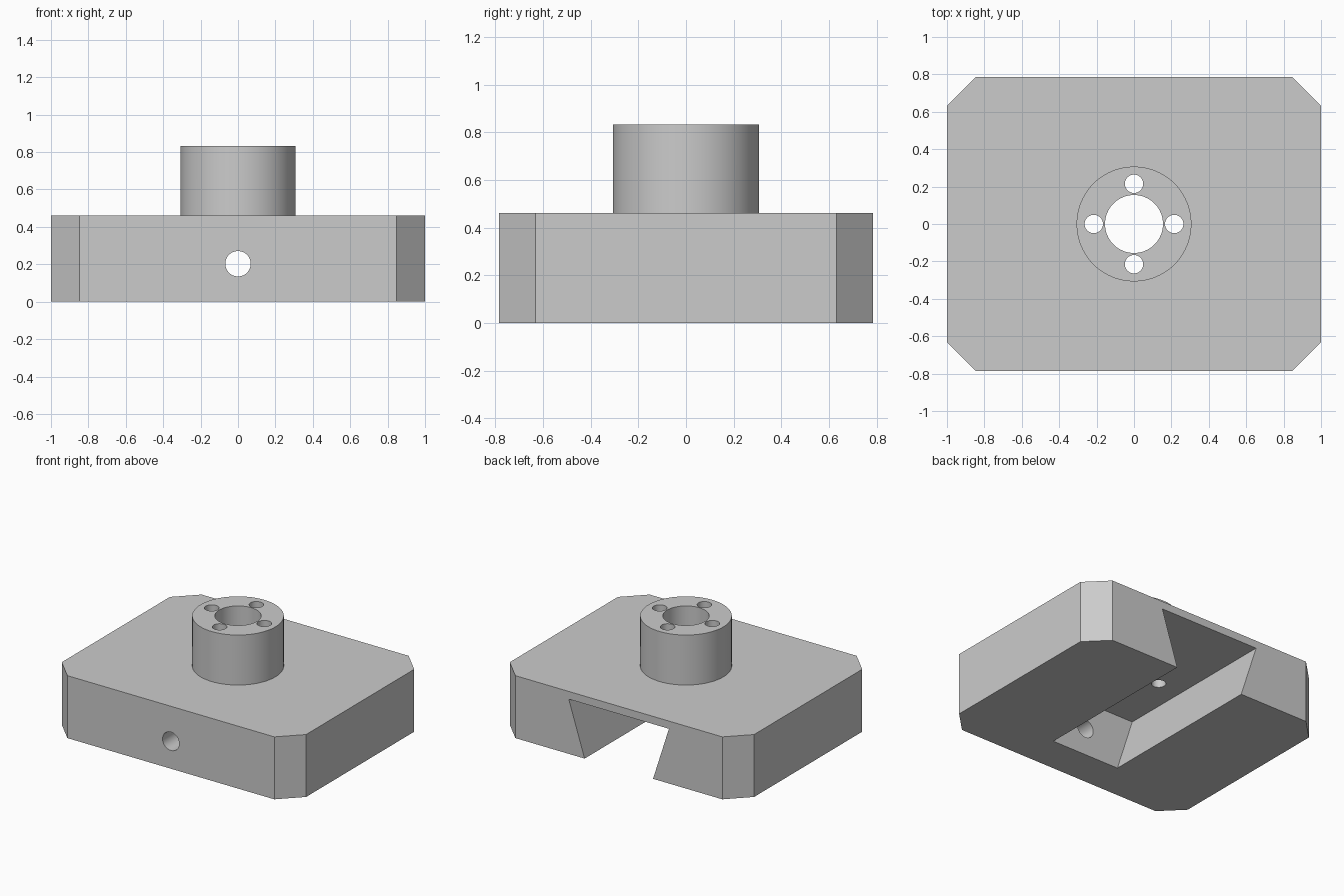
import bpy
import bmesh
import math
from mathutils import Matrix

if "Cube" in bpy.data.objects:
    bpy.data.objects.remove(bpy.data.objects["Cube"], do_unlink=True)

HALF_X, HALF_Y, CHAMFER = 1.0, 0.785, 0.153
PLATE_TOP, BOSS_TOP = 0.462, 0.832
SLOT_TOP, SLOT_END = 0.405, -0.507

grey = bpy.data.materials.new("machined grey")
grey.use_nodes = True
grey.diffuse_color = (0.6, 0.6, 0.6, 1)
grey.node_tree.nodes["Principled BSDF"].inputs["Base Color"].default_value = (0.6, 0.6, 0.6, 1)


def prism(name, outline, low, high, along_y=False):
    """Extrude a 2D outline along z, or an (x, z) outline along y."""
    bm = bmesh.new()
    place = (lambda u, v: (u, low, v)) if along_y else (lambda u, v: (u, v, low))
    face = bm.faces.new([bm.verts.new(place(u, v)) for u, v in outline])
    moved = bmesh.ops.extrude_face_region(bm, geom=[face])["geom"]
    step = (0, high - low, 0) if along_y else (0, 0, high - low)
    bmesh.ops.translate(bm, vec=step, verts=[g for g in moved if isinstance(g, bmesh.types.BMVert)])
    bmesh.ops.recalc_face_normals(bm, faces=bm.faces)
    mesh = bpy.data.meshes.new(name)
    bm.to_mesh(mesh)
    bm.free()
    mesh.materials.append(grey)
    obj = bpy.data.objects.new(name, mesh)
    bpy.context.collection.objects.link(obj)
    return obj


def circle(cx, cy, radius, sides):
    angles = [math.tau * i / sides for i in range(sides)]
    return [(cx + radius * math.cos(a), cy + radius * math.sin(a)) for a in angles]


def combine(target, tool, operation):
    """Apply a boolean and discard the tool."""
    mod = target.modifiers.new(operation.lower(), "BOOLEAN")
    mod.operation, mod.solver, mod.object = operation, "EXACT", tool
    bpy.context.view_layer.objects.active = target
    bpy.ops.object.modifier_apply(modifier=mod.name)
    bpy.data.objects.remove(tool, do_unlink=True)


# Plate with chamfered corners
ix, iy = HALF_X - CHAMFER, HALF_Y - CHAMFER
block = prism("dovetail_mounting_block",
              [(ix, -HALF_Y), (HALF_X, -iy), (HALF_X, iy), (ix, HALF_Y),
               (-ix, HALF_Y), (-HALF_X, iy), (-HALF_X, -iy), (-ix, -HALF_Y)],
              0, PLATE_TOP)

# Round boss on top
combine(block, prism("boss", circle(0, 0, 0.307, 96), 0.43, BOSS_TOP), "UNION")

# Dovetail slot, open at the back and underneath
run = (0.41 - 0.28) / SLOT_TOP
low_half = 0.28 - run * 0.1
slot = [(-low_half, -0.1), (low_half, -0.1), (0.41, SLOT_TOP), (-0.41, SLOT_TOP)]
combine(block, prism("slot_cutter", slot, SLOT_END, 1, along_y=True), "DIFFERENCE")

# Central bore and four bolt holes
combine(block, prism("bore_cutter", circle(0, 0, 0.155, 64), 0.2, 1), "DIFFERENCE")
for i in range(4):
    a = math.pi / 2 * i
    hole = circle(0.215 * math.cos(a), 0.215 * math.sin(a), 0.049, 32)
    combine(block, prism("bolt_cutter", hole, 0.2, 1), "DIFFERENCE")

# Screw hole through the front wall
combine(block, prism("screw_cutter", circle(0, 0.203, 0.068, 48), -1, -0.4, along_y=True), "DIFFERENCE")

# Smooth round walls, sharp edges
bpy.ops.object.select_all(action="DESELECT")
block.select_set(True)
bpy.context.view_layer.objects.active = block
bpy.ops.object.shade_smooth_by_angle(angle=math.radians(30))
